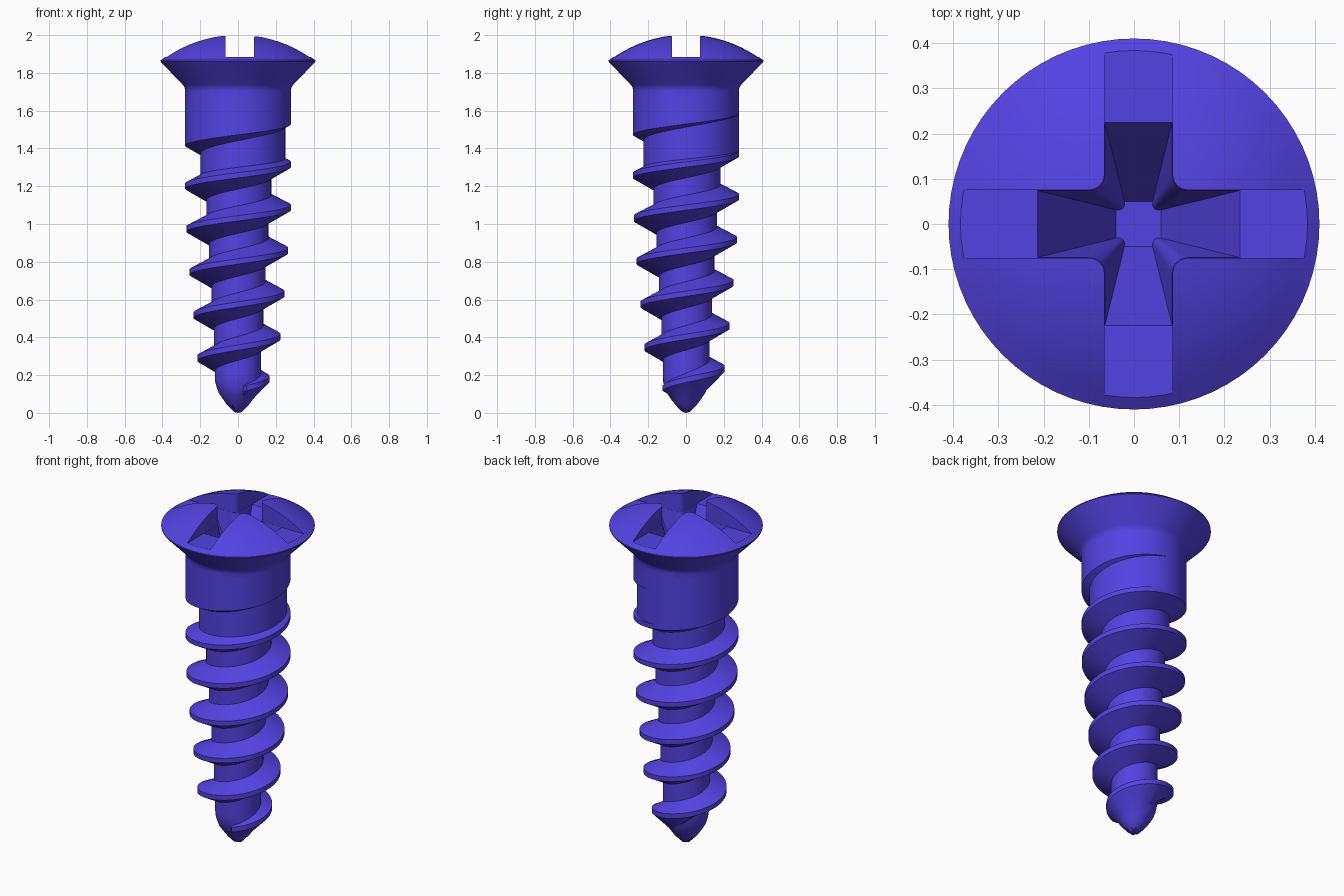
import bpy, bmesh, math

if "Cube" in bpy.data.objects:
    bpy.data.objects.remove(bpy.data.objects["Cube"])

N = 72            # steps per turn
PITCH = 0.228
SHANK_TOP = 1.71


def interp(pts, x):
    if x <= pts[0][0]:
        return pts[0][1]
    for (a, b), (c, d) in zip(pts, pts[1:]):
        if x <= c:
            return b + (d - b) * (x - a) / (c - a)
    return pts[-1][1]


# radius curves measured in turns (core, thread crest) and height (tip)
CORE = [(0, .122), (2, .146), (3.5, .168), (4.2, .18), (4.5, .197), (5, .25), (5.25, .28)]
CREST = [(-.25, .122), (0, .165), (.25, .205), (.5, .215), (1, .225), (2, .246), (3, .266), (4, .28)]
TIP = [(0, 0), (.004, .02), (.05, .064), (.11, .105), (.15, .117), (.2, .13), (.3, .3)]
LOWER = [(0, 2.0), (.4, .55)]


def core(t): return interp(CORE, t)


def crest(t): return max(interp(CREST, t), core(t - 1))


def centre(t): return .175 + PITCH * t


def low_z(t): return centre(t) - .014 - interp(LOWER, t) * (crest(t) - core(t - 1))


mat = bpy.data.materials.new("blue_violet")
mat.diffuse_color = (.088, .055, .76, 1)
mat.use_nodes = True
mat.node_tree.nodes["Principled BSDF"].inputs["Base Color"].default_value = mat.diffuse_color


def make_object(name, bm):
    bmesh.ops.recalc_face_normals(bm, faces=bm.faces)
    me = bpy.data.meshes.new(name)
    bm.to_mesh(me)
    bm.free()
    me.materials.append(mat)
    ob = bpy.data.objects.new(name, me)
    bpy.context.collection.objects.link(ob)
    return ob


bm = bmesh.new()

# threaded shank and tip: one helical strip whose turns join each other
rows = []
first, last = -2 * N, 9 * N
for i in range(first, last + 1):
    t = i / N
    c, k, zc = crest(t), core(t), centre(t)
    high = zc + .014 + .5 * (c - k)
    nxt = low_z(t + 1)
    pts = [(core(t - 1), low_z(t)), (c, zc - .014), (c, zc + .014)]
    pts += [(k, high + (nxt - high) * j / 5) for j in range(5)]
    a = math.tau * (i % N) / N
    row = []
    for r, z in pts:
        z = min(max(z, 0), SHANK_TOP)
        r = min(r, interp(TIP, z)) if (t < -.3 or r < .13) else r
        row.append(bm.verts.new((r * math.cos(a), r * math.sin(a), z)))
    rows.append(row)
for i in range(len(rows) - 1 - N):
    a = rows[i] + [rows[i + N][0]]
    b = rows[i + 1] + [rows[i + 1 + N][0]]
    for j in range(len(a) - 1):
        bm.faces.new((a[j], b[j], b[j + 1], a[j + 1]))
bmesh.ops.delete(bm, geom=[v for v in bm.verts if not v.link_faces], context='VERTS')

# countersunk domed head
R = .675
prof = [(.28, SHANK_TOP), (.284, 1.725), (.295, 1.74), (.403, 1.852), (.41, 1.861), (.41, 1.867)]
for j in range(12):
    r = .404 * (1 - j / 12)
    prof.append((r, 2.005 - R + math.sqrt(R * R - r * r)))
prof.append((0, 2.005))
rings = [[bm.verts.new((r * math.cos(math.tau * i / N), r * math.sin(math.tau * i / N), z))
          for i in range(N)] for r, z in prof]
for a, b in zip(rings, rings[1:]):
    for i in range(N):
        j = (i + 1) % N
        bm.faces.new((a[i], a[j], b[j], b[i]))
bmesh.ops.remove_doubles(bm, verts=bm.verts, dist=.0003)
screw = make_object("screw", bm)


# cross-shaped cutters for the drive
def cross_ring(bm, length, w, c, z):
    pts = []
    for q in range(4):
        arm = [(length, -w), (length, w)]
        for s in range(5):      # rounded inner corner
            a = math.pi / 2 * s / 4
            arm.append((w + c - c * math.sin(a), w + c - c * math.cos(a)))
        for x, y in arm:
            for _ in range(q):
                x, y = -y, x
            pts.append(bm.verts.new((x + (.01 if abs(x) < .3 else 0), y, z)))
    return pts


def cut(name, specs):
    bm = bmesh.new()
    lo, hi = [cross_ring(bm, *s) for s in specs]
    bm.faces.new(lo[::-1])
    bm.faces.new(hi)
    n = len(lo)
    for i in range(n):
        bm.faces.new((lo[i], lo[(i + 1) % n], hi[(i + 1) % n], hi[i]))
    cutter = make_object(name, bm)
    mod = screw.modifiers.new(name, 'BOOLEAN')
    mod.operation = 'DIFFERENCE'
    mod.solver = 'EXACT'
    mod.object = cutter
    bpy.context.view_layer.objects.active = screw
    bpy.ops.object.modifier_apply(modifier=name)
    bpy.data.objects.remove(cutter)


cut("slot_cutter", [(.393, .075, .035, 1.885), (.393, .075, .035, 2.1)])
cut("recess_cutter", [(.05, .031, .012, 1.58), (.225, .0745, .035, 1.887)])

# smooth shading with sharp thread and slot edges
bpy.ops.object.select_all(action='DESELECT')
screw.select_set(True)
bpy.context.view_layer.objects.active = screw
bpy.ops.object.shade_smooth_by_angle(angle=math.radians(28))
